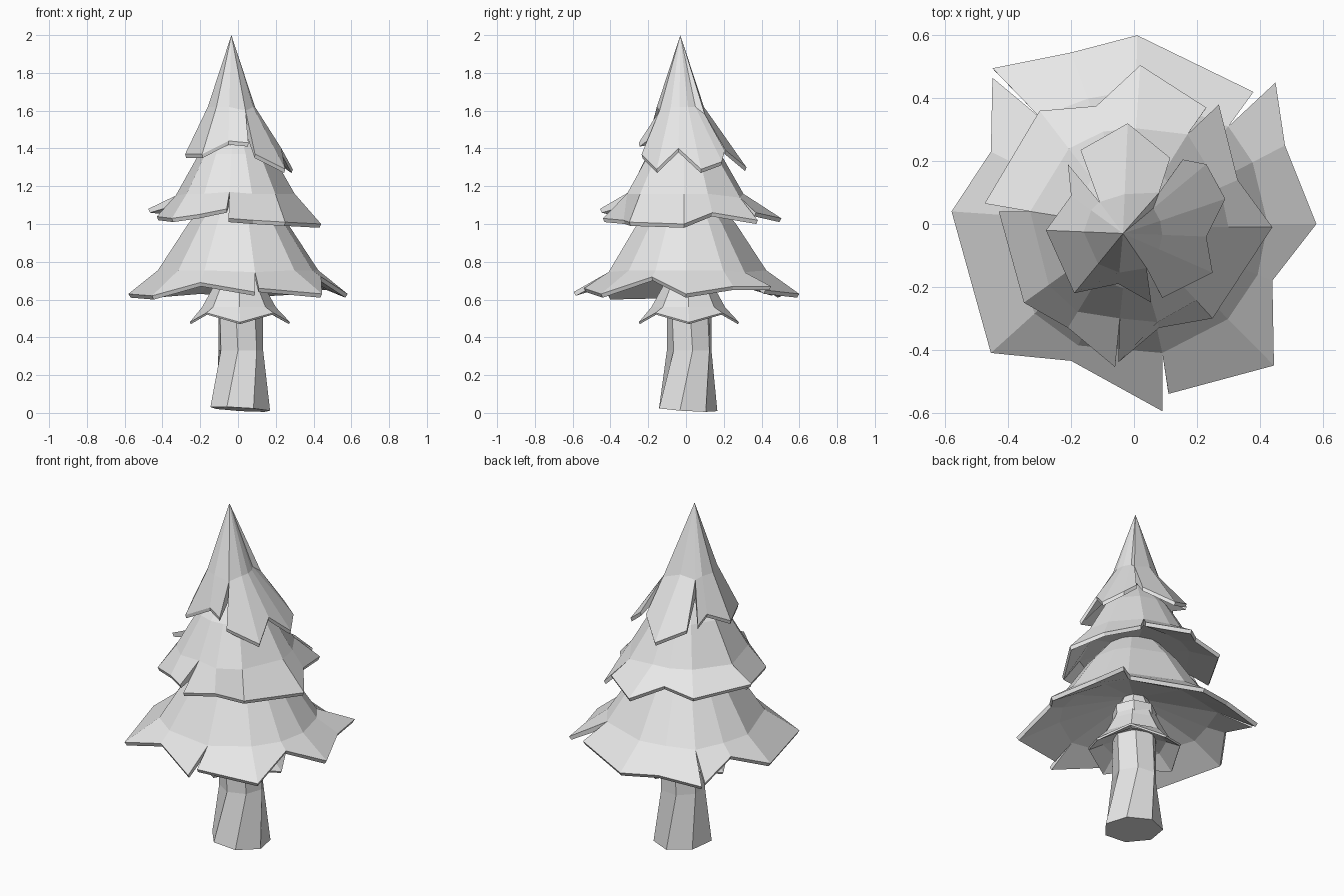
import bpy, bmesh, math

if "Cube" in bpy.data.objects:
    bpy.data.objects.remove(bpy.data.objects["Cube"])

grey = bpy.data.materials.new("pale_grey")
grey.diffuse_color = (0.8, 0.8, 0.8, 1)
grey.use_nodes = True
grey.node_tree.nodes["Principled BSDF"].inputs["Base Color"].default_value = grey.diffuse_color


def finish(name, bm):
    bmesh.ops.recalc_face_normals(bm, faces=bm.faces[:])
    mesh = bpy.data.meshes.new(name)
    bm.to_mesh(mesh)
    bm.free()
    mesh.materials.append(grey)
    obj = bpy.data.objects.new(name, mesh)
    bpy.context.collection.objects.link(obj)
    return obj


def foliage(name, panels, notches, centre, rings, tip, under, under_tip, edge=0.02):
    """Jagged solid skirt: panels of rim points; notches[i] is the top of the slit before panel i.
    rings = (radius, height) from the rim upwards to the tip; under = the same for the underside."""
    bm = bmesh.new()
    cx, cy = centre
    apex = bm.verts.new((cx, cy, tip))
    hollow = bm.verts.new((cx, cy, under_tip))

    def column(point, notch=False):
        # upper and lower vertices inward of one rim point, or of a slit
        a = math.atan2(point[1] - cy, point[0] - cx)
        pts = [(cx + r * math.cos(a), cy + r * math.sin(a), z) for r, z in rings + under]
        if notch:
            pts[0] = point
            pts[len(rings)] = (point[0], point[1], under[0][1])
        vs = [bm.verts.new(p) for p in pts]
        return vs[:len(rings)] + [apex], vs[len(rings):] + [hollow]

    def strip(left, right):
        for k in range(len(left) - 1):
            face = [left[k], right[k], right[k + 1], left[k + 1]]
            bm.faces.new(list(dict.fromkeys(face)))

    seams = [column(n, True) for n in notches]
    for i, panel in enumerate(panels):
        rim = [bm.verts.new(p) for p in panel]
        low = [bm.verts.new((cx + (x - cx) * 0.98, cy + (y - cy) * 0.98, z - edge))
               for x, y, z in panel]
        if seams:
            cols = [seams[i]] + [column(p) for p in panel[1:-1]] + [seams[(i + 1) % len(seams)]]
            # walls of the slits
            for j in (0, -1):
                bm.faces.new((rim[j], cols[j][0][0], cols[j][1][0], low[j]))
        else:
            cols = [column(p) for p in panel]
            for ring in (rim, low, cols):
                ring.append(ring[0])
        for j in range(len(rim) - 1):
            strip([rim[j]] + cols[j][0], [rim[j + 1]] + cols[j + 1][0])
            strip([low[j]] + cols[j][1], [low[j + 1]] + cols[j + 1][1])
            strip([low[j], rim[j]], [low[j + 1], rim[j + 1]])
    return finish(name, bm)


# Top foliage
foliage("top_foliage", [
    [(0.09, -0.235, 1.37), (0.25, -0.155, 1.29), (0.23, -0.04, 1.40), (0.29, 0.08, 1.29),
     (0.23, 0.19, 1.33), (0.155, 0.205, 1.39)],
    [(0.115, 0.21, 1.39), (-0.02, 0.32, 1.30), (-0.17, 0.235, 1.38)],
    [(-0.21, 0.19, 1.40), (-0.20, 0.09, 1.43), (-0.28, -0.02, 1.37), (-0.19, -0.22, 1.37),
     (-0.05, -0.19, 1.44), (0.055, -0.25, 1.43)],
], [(0.04, -0.14, 1.60), (0.08, 0.10, 1.58), (-0.11, 0.07, 1.60)],
    (-0.035, -0.03), [(0.125, 1.62)], 2.0, [(0.125, 1.49)], 1.52)

# Middle foliage
foliage("middle_foliage", [
    [(-0.05, -0.44, 1.03), (0.08, -0.33, 1.02), (0.25, -0.30, 1.01), (0.44, -0.01, 1.0),
     (0.33, 0.14, 1.06), (0.27, 0.38, 1.02)],
    [(0.23, 0.37, 1.06), (0.02, 0.505, 1.03), (-0.12, 0.375, 1.09), (-0.30, 0.36, 1.06),
     (-0.475, 0.065, 1.08)],
    [(-0.43, 0.04, 1.04), (-0.35, -0.25, 1.03), (-0.21, -0.33, 1.05), (-0.06, -0.455, 1.08)],
], [(-0.045, -0.30, 1.17), (0.17, 0.285, 1.14), (-0.33, 0.04, 1.15)],
    (-0.015, -0.01), [(0.315, 1.16), (0.195, 1.37)], 1.6, [(0.30, 1.10)], 1.17)

# Large lower foliage
foliage("lower_foliage", [
    [(0.11, -0.54, 0.66), (0.445, -0.45, 0.63), (0.44, -0.18, 0.72), (0.58, 0.0, 0.63),
     (0.48, 0.25, 0.67), (0.45, 0.45, 0.67)],
    [(0.38, 0.42, 0.65), (0.01, 0.60, 0.63), (-0.20, 0.545, 0.65), (-0.45, 0.495, 0.63)],
    [(-0.45, 0.465, 0.64), (-0.455, 0.23, 0.71), (-0.58, 0.04, 0.63), (-0.455, -0.41, 0.62),
     (-0.20, -0.435, 0.69), (0.09, -0.595, 0.64)],
], [(0.09, -0.41, 0.745), (0.30, 0.31, 0.745), (-0.30, 0.34, 0.75)],
    (0, 0), [(0.425, 0.755), (0.265, 1.0)], 1.32, [(0.40, 0.71)], 0.84)

# Small collar of leaves around the trunk: four low tips with raised corners between
collar = []
for i in range(8):
    a = math.radians(45 * i)
    r, z = (0.25, 0.53) if i % 2 else (0.265, 0.48)
    collar.append((r * math.cos(a) + 0.01, r * math.sin(a) + 0.015, z))
foliage("collar_foliage", [collar], [], (0.005, 0.012), [(0.195, 0.56), (0.14, 0.66)], 0.98,
        [(0.17, 0.55)], 0.60, 0.01)

# Seven-sided trunk with a flared, slightly uneven foot
bm = bmesh.new()
rows = []
for z, r, cx, cy, turn in ((0.02, 0.162, 0.012, 0.004, 0), (0.33, 0.122, 0.012, 0.02, 20),
                           (0.75, 0.12, 0.01, 0.015, 10)):
    row = []
    for i in range(7):
        a = math.radians(360 / 7 * i - 13 + turn)
        x, y = cx + r * math.cos(a), cy + r * math.sin(a)
        tilt = -0.06 * x - 0.06 * y if z < 0.1 else 0
        row.append(bm.verts.new((x, y, z + tilt)))
    rows.append(row)
for low, high in zip(rows, rows[1:]):
    for i in range(7):
        j = (i + 1) % 7
        bm.faces.new((low[i], low[j], high[j], high[i]))
bm.faces.new(rows[0][::-1])
bm.faces.new(rows[-1])
finish("trunk", bm)
